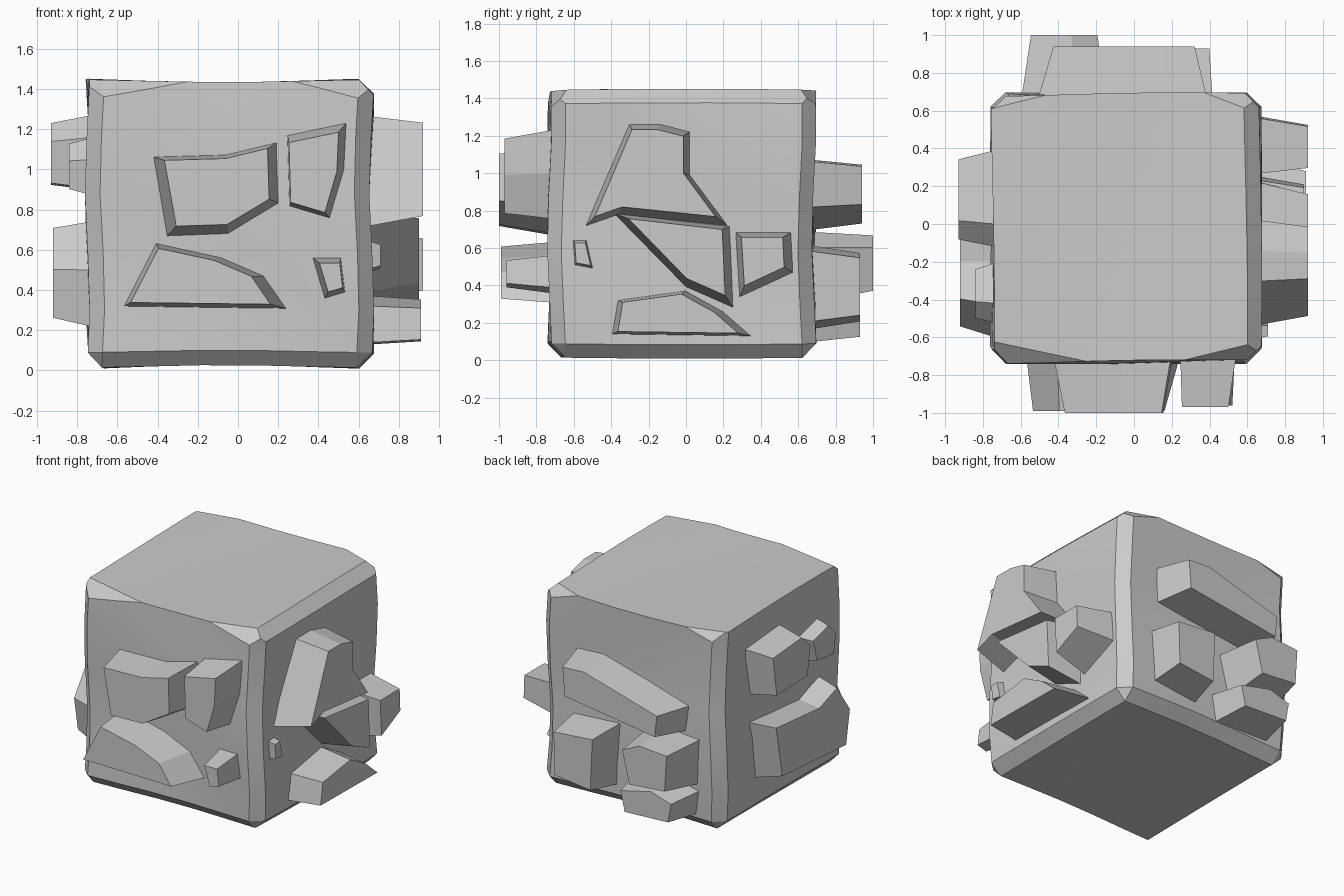
import bpy, bmesh, math
from mathutils import Vector

if "Cube" in bpy.data.objects:
    bpy.data.objects.remove(bpy.data.objects["Cube"])

X0, X1, Y0, Y1, Z0, Z1 = -0.75, 0.665, -0.73, 0.685, 0.02, 1.44


def finish(bm, name):
    bmesh.ops.recalc_face_normals(bm, faces=bm.faces[:])
    me = bpy.data.meshes.new(name)
    bm.to_mesh(me)
    bm.free()
    ob = bpy.data.objects.new(name, me)
    bpy.context.collection.objects.link(ob)
    return ob


def chip(bm, a, b, c):
    """Slice a corner off along the plane through three points."""
    a, b, c = Vector(a), Vector(b), Vector(c)
    n = (b - a).cross(c - a).normalized()
    if n.dot(a - Vector((-0.04, -0.02, 0.73))) < 0:
        n = -n
    cut = bmesh.ops.bisect_plane(bm, geom=bm.verts[:] + bm.edges[:] + bm.faces[:],
                                 plane_co=a, plane_no=n, clear_outer=True)
    rim = [e for e in cut["geom_cut"] if isinstance(e, bmesh.types.BMEdge) and e.is_boundary]
    if rim:
        bmesh.ops.holes_fill(bm, edges=rim, sides=0)


# Weathered block with worn vertical, bottom and upper right edges
bm = bmesh.new()
bmesh.ops.create_cube(bm, size=1)
for v in bm.verts:
    v.co = Vector((X1 if v.co.x > 0 else X0, Y1 if v.co.y > 0 else Y0, Z1 if v.co.z > 0 else Z0))
worn = []
for e in bm.edges:
    m = (e.verts[0].co + e.verts[1].co) / 2
    vertical = abs(e.verts[0].co.z - e.verts[1].co.z) > 0.5
    if vertical or m.z < 0.1 or (m.z > 1.4 and m.x > 0.5):
        worn.append(e)
bmesh.ops.bevel(bm, geom=worn, offset=0.075, offset_type='OFFSET', segments=1,
                profile=0.5, affect='EDGES')
for axis, lo, hi in ((0, X0, X1), (1, Y0, Y1), (2, Z0, Z1)):
    n = Vector((0, 0, 0))
    n[axis] = 1
    for t in (0.2, 0.4, 0.6, 0.8):
        bmesh.ops.bisect_plane(bm, geom=bm.verts[:] + bm.edges[:] + bm.faces[:],
                               plane_co=n * (lo + (hi - lo) * t), plane_no=n)
for v in bm.verts:
    x, y, z = v.co
    v.co.x += 0.012 * math.sin(5.5 * z + 2.0 * y + 1.0)
    v.co.y += 0.012 * math.sin(5.0 * z + 2.5 * x)
    v.co.z += 0.012 * math.cos(4.2 * x + 0.3) * (-1 if z > 0.7 else 1) * math.cos(1.5 * y)

# Broken corners
chip(bm, (-0.18, -0.73, 1.445), (-0.66, -0.73, 1.37), (-0.72, -0.63, 1.445))
chip(bm, (0.22, -0.725, 1.445), (0.60, -0.725, 1.35), (0.60, -0.64, 1.445))
chip(bm, (0.38, 0.69, 1.445), (0.60, 0.69, 1.37), (0.60, 0.61, 1.445))
chip(bm, (-0.42, 0.69, 1.445), (-0.66, 0.69, 1.37), (-0.72, 0.62, 1.445))
block = finish(bm, "block")
bpy.context.view_layer.objects.active = block
block.select_set(True)
bpy.ops.object.shade_smooth_by_angle(angle=math.radians(25))

PLACE = {
    "front": lambda u, v, d: (u, -d, v),
    "back": lambda u, v, d: (u, d, v),
    "right": lambda u, v, d: (d, u, v),
    "left": lambda u, v, d: (-d, u, v),
}
BASE = {"front": 0.67, "back": 0.63, "right": 0.61, "left": 0.69}
count = {}


def stone(side, depth, outline, taper=0.85, du=0.0, dv=0.0):
    """Tapered prism growing out of one side; the outline is seen on that side."""
    count[side] = count.get(side, 0) + 1
    cu = sum(p[0] for p in outline) / len(outline)
    cv = sum(p[1] for p in outline) / len(outline)
    put = PLACE[side]
    flare = 1 + (1 - taper) * 0.25
    bm = bmesh.new()
    low = [bm.verts.new(put(cu + (u - cu) * flare, cv + (v - cv) * flare, BASE[side]))
           for u, v in outline]
    top = [bm.verts.new(put(cu + (u - cu) * taper + du, cv + (v - cv) * taper + dv, depth))
           for u, v in outline]
    n = len(outline)
    for i in range(n):
        j = (i + 1) % n
        bm.faces.new((low[i], low[j], top[j], top[i]))
    bm.faces.new(top)
    bm.faces.new(low[::-1])
    finish(bm, f"{side}_stone_{count[side]}")


# Front stones
stone("front", 1.0, [(-0.42, 1.06), (-0.06, 1.07), (0.19, 1.13), (0.20, 0.83), (-0.05, 0.68), (-0.35, 0.67)], 0.84, 0, 0.01)
stone("front", 0.97, [(0.25, 1.17), (0.54, 1.23), (0.53, 1.0), (0.46, 0.76), (0.26, 0.82)], 0.85, -0.02, -0.01)
stone("front", 0.99, [(-0.56, 0.32), (-0.40, 0.63), (-0.08, 0.56), (0.13, 0.47), (0.24, 0.31)], 0.87, -0.03, 0.0)
stone("front", 0.96, [(0.37, 0.56), (0.51, 0.56), (0.53, 0.39), (0.43, 0.36)], 0.72, 0.01)

# Right stones
stone("right", 0.92, [(-0.30, 1.26), (-0.14, 1.26), (0.02, 1.22), (0.02, 0.99), (0.22, 0.72), (-0.36, 0.78), (-0.53, 0.72)], 0.86, -0.01, 0.01)
stone("right", 0.90, [(-0.38, 0.78), (0.23, 0.71), (0.25, 0.28), (0.0, 0.39)], 0.82, 0, 0.02)
stone("right", 0.92, [(0.27, 0.68), (0.56, 0.68), (0.57, 0.47), (0.29, 0.34)], 0.76, -0.01, 0.01)
stone("right", 0.91, [(-0.39, 0.14), (-0.36, 0.32), (0.0, 0.37), (0.20, 0.26), (0.35, 0.13)], 0.87, -0.02)
stone("right", 0.71, [(-0.61, 0.65), (-0.53, 0.65), (-0.49, 0.48), (-0.60, 0.50)], 0.7)

# Back stones
stone("back", 0.94, [(0.38, 1.06), (0.18, 1.07), (-0.50, 0.88), (-0.48, 0.70), (0.36, 0.82)], 0.85, 0.0, 0.0)
stone("back", 0.93, [(0.41, 0.58), (0.04, 0.61), (0.06, 0.17), (0.40, 0.21)], 0.83, 0.02)
stone("back", 1.0, [(-0.15, 0.60), (-0.32, 0.68), (-0.59, 0.66), (-0.57, 0.34), (-0.22, 0.31)], 0.8, 0, 0.02)
stone("back", 0.93, [(-0.08, 0.28), (-0.38, 0.35), (-0.58, 0.29), (-0.55, 0.12), (-0.12, 0.10)], 0.8)

# Left stones
stone("left", 0.93, [(0.39, 1.24), (0.0, 1.27), (-0.12, 1.16), (-0.08, 0.91), (0.34, 0.90)], 0.83, 0.0, -0.01)
stone("left", 0.84, [(-0.20, 1.10), (-0.42, 1.16), (-0.53, 1.05), (-0.50, 0.87), (-0.26, 0.90)], 0.78)
stone("left", 0.92, [(0.37, 0.71), (-0.20, 0.66), (-0.43, 0.74), (-0.60, 0.50), (-0.55, 0.22), (0.29, 0.28)], 0.86)
